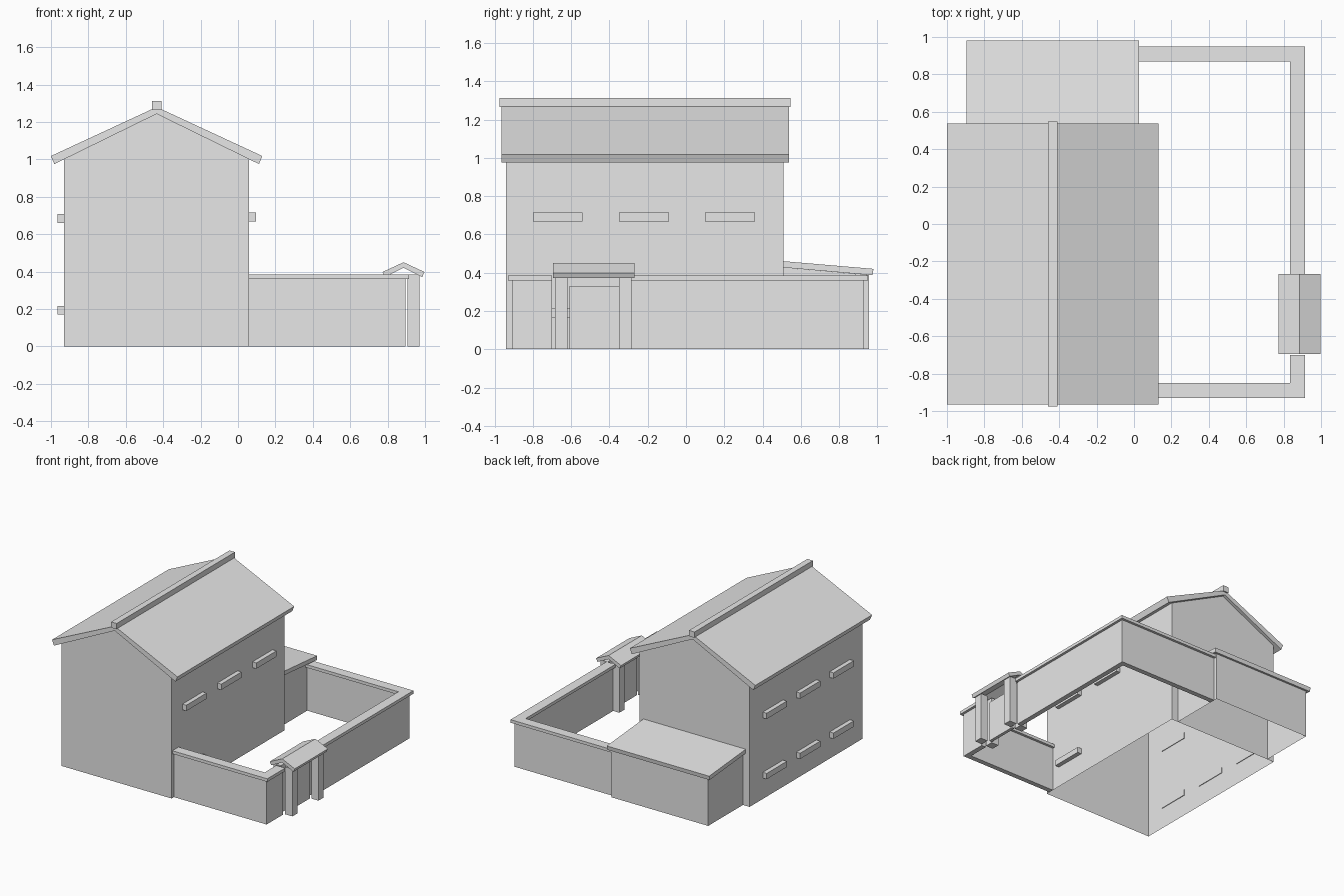
import bpy
import bmesh
from mathutils import Vector

cube = bpy.data.objects.get("Cube")
if cube:
    bpy.data.objects.remove(cube, do_unlink=True)

plaster = bpy.data.materials.new("plain_grey")
plaster.use_nodes = True
GREY = (0.8, 0.8, 0.8, 1)
plaster.diffuse_color = GREY
plaster.node_tree.nodes["Principled BSDF"].inputs["Base Color"].default_value = GREY


def prism(name, profile, axis, start, end, open_bottom=False):
    """Extrude a 2D profile along an axis; the profile uses the other two axes in order."""
    def place(p, t):
        v = list(p)
        v.insert("xyz".index(axis), t)
        return Vector(v)

    bm = bmesh.new()
    face = bm.faces.new([bm.verts.new(place(p, start)) for p in profile])
    ext = bmesh.ops.extrude_face_region(bm, geom=[face], use_keep_orig=True)
    moved = [g for g in ext["geom"] if isinstance(g, bmesh.types.BMVert)]
    bmesh.ops.translate(bm, verts=moved, vec=place((0, 0), end - start))
    bmesh.ops.recalc_face_normals(bm, faces=bm.faces)
    if open_bottom:
        low = [f for f in bm.faces if all(abs(v.co.z) < 1e-5 for v in f.verts)]
        bmesh.ops.delete(bm, geom=low, context="FACES")
    mesh = bpy.data.meshes.new(name)
    bm.to_mesh(mesh)
    bm.free()
    mesh.materials.append(plaster)
    obj = bpy.data.objects.new(name, mesh)
    bpy.context.scene.collection.objects.link(obj)
    return obj


def box(name, x, y, z):
    rect = [(x[0], y[0]), (x[1], y[0]), (x[1], y[1]), (x[0], y[1])]
    return prism(name, rect, "z", *z)


def gable_roof(name, mid, top, under, y):
    """Bent roof slab; top and under each give (half width, eave height, ridge height)."""
    (tw, te, tr), (uw, ue, ur) = top, under
    prism(name, [(mid - tw, te), (mid, tr), (mid + tw, te),
                 (mid + uw, ue), (mid, ur), (mid - uw, ue)], "y", *y)


# House shell with gabled ends
MID = -0.435
L, R = -0.93, 0.06
prism("house_walls", [(L, 0), (R, 0), (R, 1.005), (MID, 1.243), (L, 1.005)],
      "y", -0.94, 0.51, open_bottom=True)
gable_roof("house_roof", MID, (0.565, 1.018, 1.28), (0.547, 0.975, 1.243), (-0.965, 0.537))
box("ridge_beam", (-0.46, -0.41), (-0.975, 0.547), (1.265, 1.312))

# Projecting window blocks
HALF = 0.13
for i, y in enumerate((-0.67, -0.22, 0.23)):
    box(f"right_window_{i}", (R - 0.005, 0.095), (y - HALF, y + HALF), (0.668, 0.715))
box("right_window_low", (R - 0.005, 0.095), (-0.67 - HALF, -0.67 + HALF), (0.167, 0.212))
for i, y in enumerate((-0.65, -0.22, 0.21)):
    for level, z in (("low", 0.17), ("high", 0.66)):
        box(f"left_window_{level}_{i}", (-0.965, L + 0.005), (y - HALF, y + HALF), (z, z + 0.047))

# Rear lean-to
prism("shed_walls", [(0.51, 0), (0.957, 0), (0.957, 0.388), (0.51, 0.427)],
      "x", -0.87, 0.0, open_bottom=True)
prism("shed_roof", [(0.51, 0.46), (0.98, 0.42), (0.975, 0.387), (0.51, 0.427)],
      "x", -0.895, 0.027)


# Yard walls: two L-shaped runs with overhanging caps
def yard_run(name, x0, y_out, y_end, sign):
    for part, pad, z in (("wall", 0, (0, 0.36)), ("cap", 0.02, (0.36, 0.385))):
        out, inn = y_out + sign * pad, y_out - sign * (0.04 + pad)
        x_out, x_in = 0.895 + pad, 0.855 - pad
        prism(f"{name}_{part}", [(x0, out), (x_out, out), (x_out, y_end),
                                 (x_in, y_end), (x_in, inn), (x0, inn)], "z", *z)


yard_run("front_yard", R, -0.91, -0.70, -1)
yard_run("back_yard", 0.0, 0.93, -0.285, 1)

# Gatehouse: four posts, door and small roof
for side, y in (("front", -0.685), ("back", -0.35)):
    for depth, x in (("inner", 0.80), ("outer", 0.905)):
        box(f"gate_post_{side}_{depth}", (x, x + 0.065), (y, y + 0.065), (0, 0.385))
box("gate_door", (0.87, 0.895), (-0.61, -0.35), (0, 0.33))
gable_roof("gate_roof", 0.885, (0.112, 0.398, 0.45), (0.1, 0.371, 0.42), (-0.695, -0.268))
